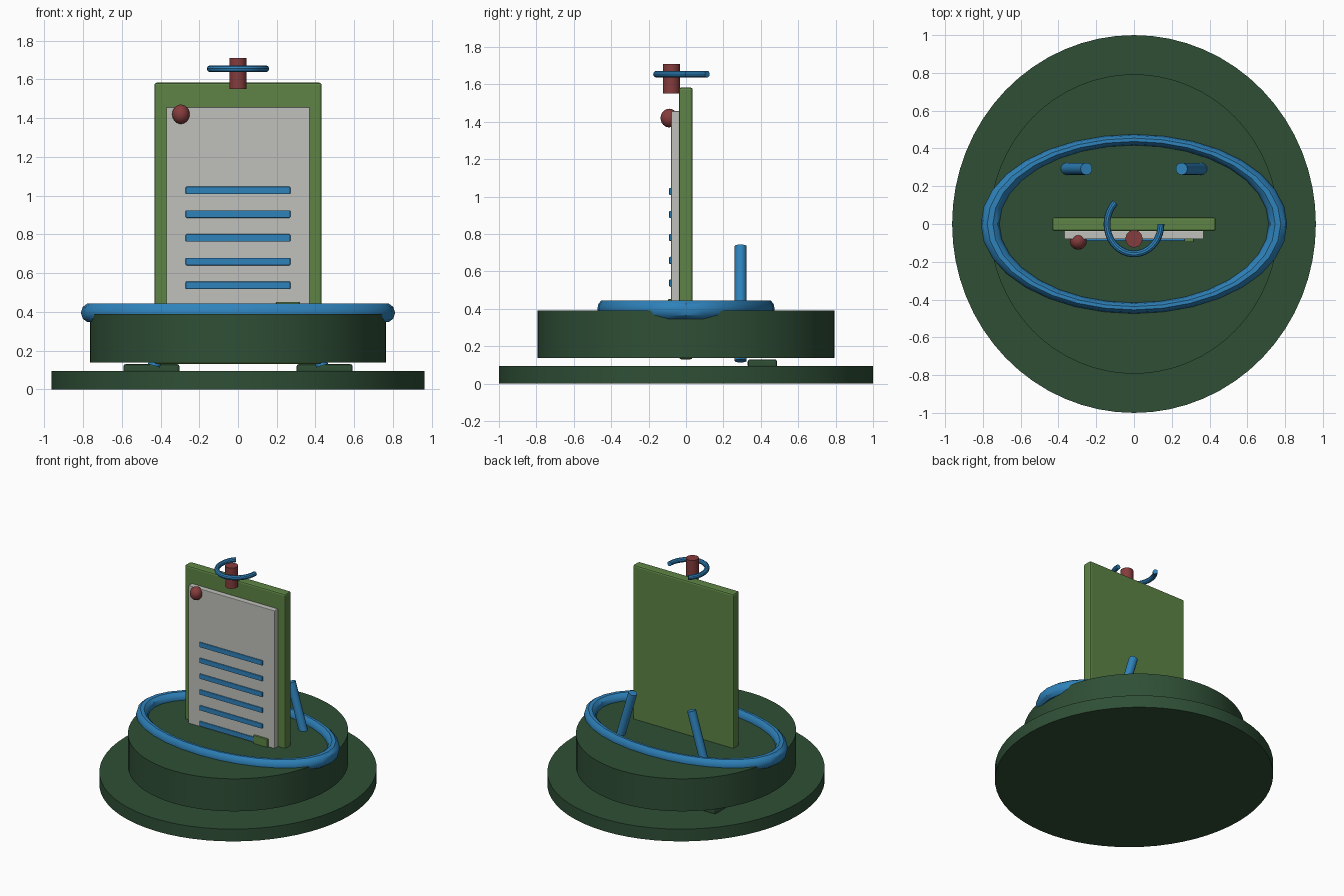
import bpy, bmesh, math
from mathutils import Vector

if "Cube" in bpy.data.objects:
    bpy.data.objects.remove(bpy.data.objects["Cube"])


def colour(name, r, g, b):
    m = bpy.data.materials.new(name)
    m.diffuse_color = (r, g, b, 1)
    m.use_nodes = True
    m.node_tree.nodes["Principled BSDF"].inputs["Base Color"].default_value = m.diffuse_color
    return m


DARK = colour("dark_green", 0.028, 0.078, 0.037)
GREEN = colour("leaf_green", 0.110, 0.230, 0.060)
PAPER = colour("paper_grey", 0.53, 0.53, 0.50)
BLUE = colour("blue", 0.028, 0.225, 0.50)
RED = colour("dull_red", 0.235, 0.045, 0.045)


def finish(name, mat, smooth=True):
    ob = bpy.context.object
    ob.name = name
    ob.data.materials.clear()
    ob.data.materials.append(mat)
    bpy.ops.object.transform_apply(location=False, rotation=True, scale=True)
    if smooth:
        bpy.ops.object.shade_smooth_by_angle(angle=math.radians(35))
    return ob


def box(name, mat, x, y, z, bevel=0.0):
    """Box given as (min, max) ranges, with an optional small chamfer."""
    c = [(a + b) / 2 for a, b in (x, y, z)]
    bpy.ops.mesh.primitive_cube_add(size=1, location=c)
    ob = bpy.context.object
    ob.scale = [b - a for a, b in (x, y, z)]
    finish(name, mat, smooth=False)
    if bevel:
        mod = ob.modifiers.new("chamfer", 'BEVEL')
        mod.width = bevel
        mod.segments = 2
    return ob


def disc(name, mat, rx, ry, z0, z1, loc=(0, 0), sides=64):
    bpy.ops.mesh.primitive_cylinder_add(
        vertices=sides, radius=1, depth=z1 - z0,
        location=(loc[0], loc[1], (z0 + z1) / 2))
    bpy.context.object.scale = (rx, ry, 1)
    return finish(name, mat)


def rod(name, mat, a, b, radius, sides=16):
    a, b = Vector(a), Vector(b)
    bpy.ops.mesh.primitive_cylinder_add(
        vertices=sides, radius=radius, depth=(b - a).length, location=(a + b) / 2)
    bpy.context.object.rotation_euler = (b - a).to_track_quat('Z', 'Y').to_euler()
    return finish(name, mat)


# Stepped round base
disc("base_plate", DARK, 0.963, 1.0, 0.0, 0.095)
disc("upper_base", DARK, 0.765, 0.793, 0.138, 0.39)

# Oval ring lying on the base
bpy.ops.mesh.primitive_torus_add(major_segments=32, minor_segments=10,
                                 major_radius=0.762, minor_radius=0.049,
                                 location=(0, 0, 0.395))
bpy.context.object.scale = (1, 0.585, 1.04)
finish("oval_ring", BLUE)

# Upright board with a sheet of paper on its front
box("board", GREEN, (-0.432, 0.432), (-0.038, 0.036), (0.13, 1.583), 0.012)
box("paper_sheet", PAPER, (-0.37, 0.37), (-0.08, -0.036), (0.25, 1.457), 0.004)

# Ruled lines on the paper
for i in range(6):
    z = 1.027 - i * 0.1225
    box(f"text_line_{i + 1}", BLUE, (-0.27, 0.27), (-0.09, -0.078),
        (z - 0.019, z + 0.019), 0.004)

# Corner tag
box("corner_tag", GREEN, (0.197, 0.317), (-0.096, -0.078), (0.34, 0.452), 0.004)

# Pin head on the paper
bpy.ops.mesh.primitive_uv_sphere_add(segments=24, ring_count=12, radius=1,
                                     location=(-0.295, -0.09, 1.42))
bpy.context.object.scale = (0.045, 0.046, 0.05)
finish("pin_head", RED)

# Peg at the top of the board
disc("top_peg", RED, 0.045, 0.046, 1.55, 1.71, loc=(0, -0.078), sides=24)

# Open hook around the peg: a tube swept along a partial oval
mesh = bpy.data.meshes.new("hook")
bm = bmesh.new()
STEPS, SIDES, TUBE = 24, 10, 0.018
rings = []
for i in range(STEPS + 1):
    t = -math.radians(226) * i / STEPS
    out = Vector((math.cos(t), math.sin(t), 0))
    mid = Vector((0.143 * out.x, 0.158 * out.y, 1.655))
    rings.append([bm.verts.new(mid + out * TUBE * math.cos(2 * math.pi * k / SIDES)
                               + Vector((0, 0, TUBE * math.sin(2 * math.pi * k / SIDES))))
                  for k in range(SIDES)])
for r0, r1 in zip(rings, rings[1:]):
    for k in range(SIDES):
        n = (k + 1) % SIDES
        bm.faces.new((r0[k], r0[n], r1[n], r1[k]))
bm.faces.new(rings[0])
bm.faces.new(rings[-1][::-1])
bmesh.ops.recalc_face_normals(bm, faces=bm.faces)
bm.to_mesh(mesh)
bm.free()
hook = bpy.data.objects.new("hook", mesh)
bpy.context.collection.objects.link(hook)
bpy.ops.object.select_all(action='DESELECT')
hook.select_set(True)
bpy.context.view_layer.objects.active = hook
finish("hook", BLUE)

# Slanted rear struts and the feet beneath them
for side, s in (("left", -1), ("right", 1)):
    rod(f"{side}_strut", BLUE, (s * 0.434, 0.292, 0.122), (s * 0.252, 0.292, 0.735), 0.032)
    box(f"{side}_foot", DARK, sorted((s * 0.302, s * 0.592)), (0.33, 0.487),
        (0.085, 0.13), 0.012)
